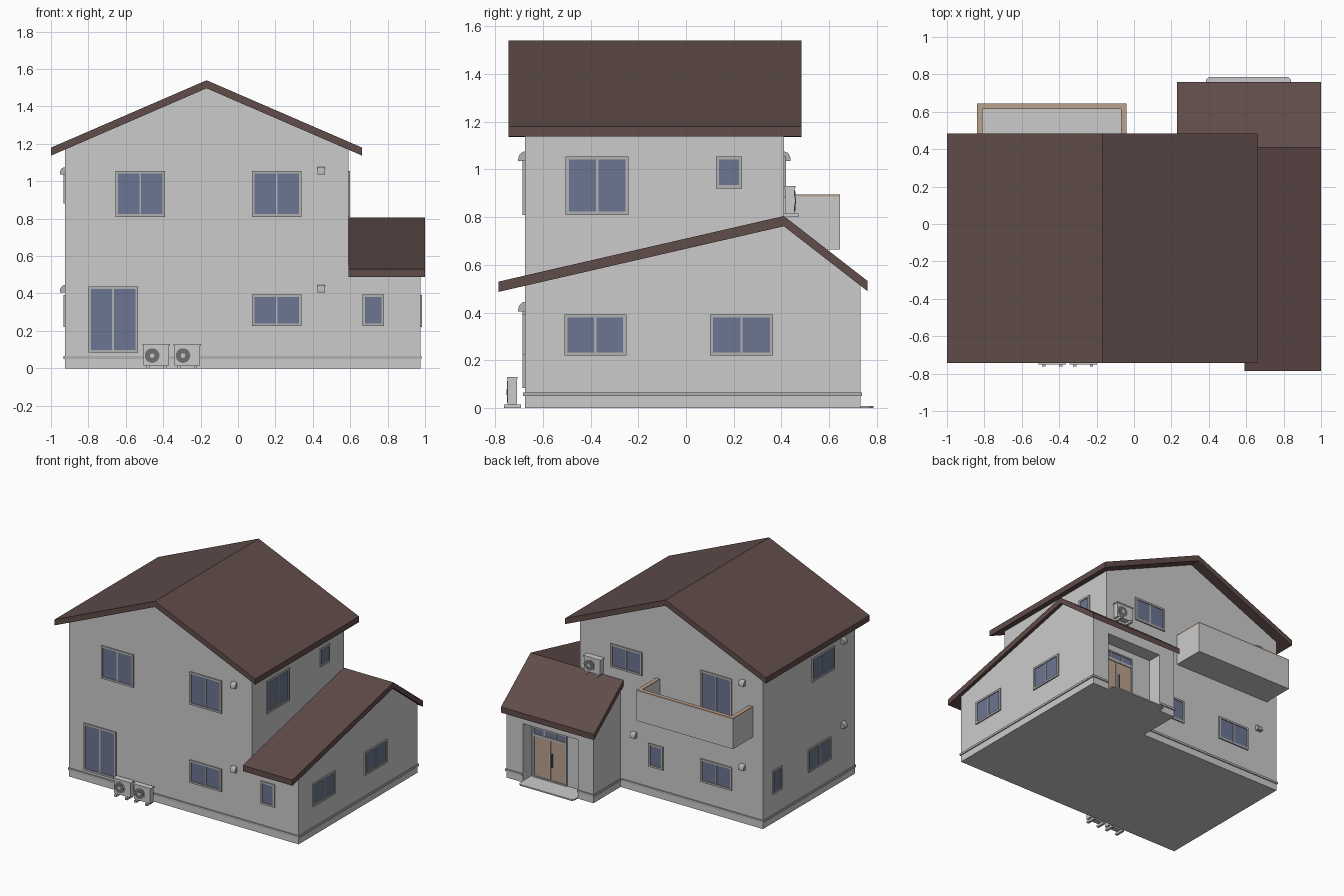
import bpy, bmesh
from math import pi, sin, cos, radians
from mathutils import Matrix

if "Cube" in bpy.data.objects:
    bpy.data.objects.remove(bpy.data.objects["Cube"])


def mat(name, r, g, b):
    m = bpy.data.materials.new(name)
    m.diffuse_color = (r, g, b, 1)
    m.use_nodes = True
    m.node_tree.nodes["Principled BSDF"].inputs["Base Color"].default_value = m.diffuse_color
    return m


ROOF = mat("roof_brown", .115, .072, .067)
GLASS = mat("glass_blue", .15, .18, .29)
TAN = mat("tan_wood", .50, .36, .27)
LIGHT = mat("light_frame", .45, .45, .45)
WHITE = mat("white_metal", .72, .71, .70)
DARK = mat("dark_grille", .16, .16, .16)


def finish(name, bm, mats=(), M=None):
    bmesh.ops.recalc_face_normals(bm, faces=bm.faces)
    me = bpy.data.meshes.new(name)
    bm.to_mesh(me)
    bm.free()
    for m in mats:
        me.materials.append(m)
    ob = bpy.data.objects.new(name, me)
    bpy.context.collection.objects.link(ob)
    if M:
        ob.matrix_world = M
    return ob


def add_box(bm, x0, x1, y0, y1, z0, z1, mi=0):
    M = Matrix.Translation(((x0 + x1) / 2, (y0 + y1) / 2, (z0 + z1) / 2)) @ Matrix.Diagonal((x1 - x0, y1 - y0, z1 - z0, 1))
    vs = bmesh.ops.create_cube(bm, size=1, matrix=M)["verts"]
    for f in {f for v in vs for f in v.link_faces}:
        f.material_index = mi


def add_prism(bm, pts, axis, a, b):
    """Extrude a 2D profile along an axis from a to b."""
    def put(u, v, w):
        return {"x": (w, u, v), "y": (u, w, v), "z": (u, v, w)}[axis]
    f = bm.faces.new([bm.verts.new(put(u, v, a)) for u, v in pts])
    ext = bmesh.ops.extrude_face_region(bm, geom=[f])["geom"]
    d = put(0, 0, b - a)
    bmesh.ops.translate(bm, vec=d, verts=[e for e in ext if isinstance(e, bmesh.types.BMVert)])


def prism(name, pts, axis, a, b, mats=()):
    bm = bmesh.new()
    add_prism(bm, pts, axis, a, b)
    return finish(name, bm, mats)


# Local -y is outward; each side is a turn about z plus a wall offset
TURN = {"front": 0, "right": pi / 2, "back": pi, "left": -pi / 2}


def place(side, along, wall, z):
    loc = (along, wall, z) if side in ("front", "back") else (wall, along, z)
    return Matrix.Translation(loc) @ Matrix.Rotation(TURN[side], 4, "Z")


def boolean(ob, other, op):
    m = ob.modifiers.new(op.lower(), "BOOLEAN")
    m.operation, m.object, m.solver = op, other, "EXACT"
    bpy.context.view_layer.objects.active = ob
    bpy.ops.object.modifier_apply(modifier=m.name)
    bpy.data.objects.remove(other)


# Walls: gabled main block, side annex and entrance wing joined together
XL, XR, YF, YB = -.925, .59, -.675, .41
AX, WX, WY = .975, .255, .73
RX, RZ, S = -.168, 1.54, .433           # main ridge and slope
T = .043                                # vertical roof thickness
SF, SB, AZ = .23, .776, .805            # annex slopes and ridge height


def main_z(x):
    return RZ - S * abs(x - RX)


def annex_z(y):
    return AZ - (SF if y < YB else SB) * abs(y - YB)


walls = prism("walls", [(XL, 0), (XR, 0), (XR, main_z(XR) - T), (RX, RZ - T), (XL, main_z(XL) - T)], "y", YF, YB)
annex = prism("annex", [(YF, 0), (WY, 0), (WY, annex_z(WY) - T), (YB, AZ - T), (YF, annex_z(YF) - T)], "x", .5, AX)
wing = prism("wing", [(.3, 0), (WY, 0), (WY, annex_z(WY) - T), (YB, AZ - T), (.3, AZ - T)], "x", WX, .7)
boolean(walls, annex, "UNION")
boolean(walls, wing, "UNION")
cut = bmesh.new()
add_box(cut, .385, .84, .625, .9, .01, .44)
boolean(walls, finish("porch_cutter", cut), "DIFFERENCE")

# Roofs
prism("main_roof", [(-1, main_z(-1)), (RX, RZ), (.663, main_z(.663)), (.663, main_z(.663) - T),
                    (RX, RZ - T), (-1, main_z(-1) - T)], "y", -.743, .484, [ROOF])
for name, y, x0 in (("annex_roof_front", -.785, XR), ("annex_roof_back", .76, .23)):
    prism(name, [(y, annex_z(y)), (YB, AZ), (YB, AZ - T), (y, annex_z(y) - T)], "x", x0, 1, [ROOF])

# Foundation trim band, broken at the porch
bm = bmesh.new()
e = .007
for x0, x1, y0, y1 in ((XL - e, AX + e, YF - e, YF), (AX, AX + e, YF, WY + e), (.84, AX, WY, WY + e),
                       (WX - e, .385, WY, WY + e), (WX - e, WX, YB, WY), (XL - e, WX - e, YB, YB + e),
                       (XL - e, XL, YF, YB)):
    add_box(bm, x0, x1, y0, y1, .05, .066)
finish("foundation_band", bm, [LIGHT])


# Windows: raised frame with mullions and set-back panes
def window(name, side, wall, a0, a1, z0, z1, panes=2, fill=GLASS, t=.014):
    bm = bmesh.new()
    w, h, d = (a1 - a0) / 2, (z1 - z0) / 2, .009
    add_box(bm, -w, w, -d, 0, h - t, h)
    add_box(bm, -w, w, -d, 0, -h, -h + t)
    for s in (-1, 1):
        c = s * (w - t / 2)
        add_box(bm, c - t / 2, c + t / 2, -d, 0, -h + t, h - t)
    for i in range(1, panes):
        c = -w + 2 * w * i / panes
        add_box(bm, c - .005, c + .005, -d + .002, 0, -h + t, h - t)
    add_box(bm, -w + t, w - t, -.003, 0, -h + t, h - t, 1)
    finish(name, bm, [LIGHT, fill], place(side, (a0 + a1) / 2, wall, (z0 + z1) / 2))


for i, spec in enumerate((
        ("front", YF, -.655, -.39, .81, 1.055), ("front", YF, .075, .34, .81, 1.055),
        ("front", YF, -.80, -.535, .085, .437), ("front", YF, .075, .34, .225, .395),
        ("front", YF, .665, .78, .225, .395, 1),
        ("right", XR, -.505, -.24, .81, 1.055), ("right", XR, .125, .235, .92, 1.055, 1),
        ("right", AX, -.51, -.25, .22, .393), ("right", AX, .10, .365, .22, .393),
        ("back", YB, -.67, -.41, .22, .393), ("back", YB, -.10, .02, .22, .393, 1),
        ("back", YB, -.67, -.41, .70, 1.055), ("back", YB, .075, .335, .88, 1.055),
        ("left", XL, -.43, -.165, .88, 1.055), ("left", XL, -.385, -.12, .22, .393),
        ("left", XL, .19, .30, .22, .393, 1))):
    window(f"window_{i + 1}", *spec)

# Entrance door, transom, handle and step
window("entrance_door", "back", .625, .545, .825, .01, .325, 2, TAN, .01)
window("door_transom", "back", .625, .545, .825, .325, .39, 3, GLASS, .01)
bm = bmesh.new()
add_box(bm, .662, .668, .628, .642, .12, .22)
finish("door_handle", bm, [DARK])
prism("porch_step", [(.385, WY), (.84, WY), (.84, .77), (.825, .785), (.40, .785), (.385, .77)], "z", 0, .01)

# Balcony: floor, U-shaped parapet and wooden cap
U = [(-.84, YB), (-.84, .645), (-.04, .645), (-.04, YB), (-.07, YB), (-.07, .615), (-.81, .615), (-.81, YB)]
prism("balcony_parapet", U, "z", .665, .886)
prism("balcony_cap", U, "z", .886, .896, [TAN])
prism("balcony_floor", [(-.81, YB), (-.81, .615), (-.07, .615), (-.07, YB)], "z", .665, .70)

# Vent hoods with a rounded top
for i, (side, wall, a, z) in enumerate((
        ("front", YF, .445, 1.055), ("front", YF, .445, .425), ("left", XL, -.53, 1.055), ("left", XL, -.53, .425),
        ("back", YB, -.76, 1.055), ("back", YB, -.76, .425), ("back", YB, .14, .425))):
    bm = bmesh.new()
    arc = [(-.028 * cos(radians(t)), -.015 + .035 * sin(radians(t))) for t in range(0, 91, 15)]
    add_prism(bm, [(0, -.02), (-.028, -.02)] + arc, "x", -.021, .021)
    finish(f"vent_hood_{i + 1}", bm, [LIGHT], place(side, a, wall, z))

# Outdoor air units: case, lid, round grille and two feet
for i, (side, y, x, z) in enumerate((("front", -.727, -.437, 0), ("front", -.727, -.272, 0), ("back", .435, .46, .80))):
    bm = bmesh.new()
    add_box(bm, -.068, .068, -.02, .02, .016, .124)
    add_box(bm, -.073, .073, -.023, .022, .122, .131)
    for s in (-.045, .045):
        add_box(bm, s - .009, s + .009, -.036, .036, 0, .016)
    for r, d, mi in ((.045, .022, 0), (.039, .0235, 1), (.012, .025, 0)):
        M = Matrix.Translation((-.022, -d + .005, .068)) @ Matrix.Rotation(pi / 2, 4, "X")
        vs = bmesh.ops.create_cone(bm, cap_ends=True, segments=24, radius1=r, radius2=r, depth=.01, matrix=M)["verts"]
        for f in {f for v in vs for f in v.link_faces}:
            f.material_index = mi
    finish(f"air_unit_{i + 1}", bm, [WHITE, DARK], place(side, x, y, z))
